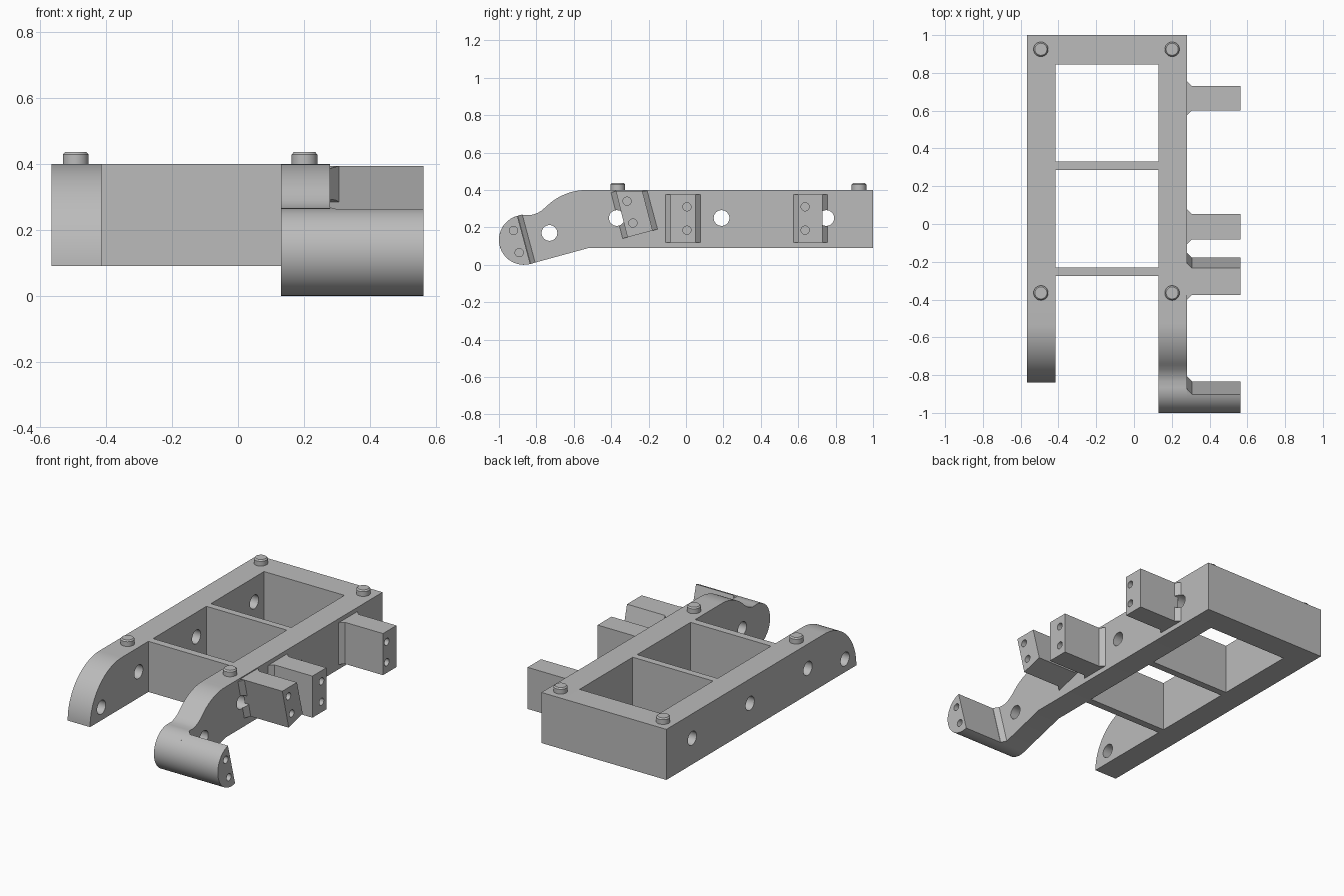
import bpy, bmesh, math
from mathutils import Vector

cube = bpy.data.objects.get("Cube")
if cube:
    bpy.data.objects.remove(cube, do_unlink=True)

grey = bpy.data.materials.new("plain grey")
grey.use_nodes = True
grey.diffuse_color = (0.5, 0.5, 0.5, 1)
grey.node_tree.nodes["Principled BSDF"].inputs["Base Color"].default_value = (0.5, 0.5, 0.5, 1)


def finish(name, bm):
    bmesh.ops.recalc_face_normals(bm, faces=bm.faces)
    mesh = bpy.data.meshes.new(name)
    bm.to_mesh(mesh)
    bm.free()
    mesh.materials.append(grey)
    obj = bpy.data.objects.new(name, mesh)
    bpy.context.collection.objects.link(obj)
    return obj


def prism(name, x0, x1, profile, end_profile=None):
    """Side profile in (y, z), carried along x and optionally tapered."""
    bm = bmesh.new()
    a = [bm.verts.new((x0, y, z)) for y, z in profile]
    b = [bm.verts.new((x1, y, z)) for y, z in end_profile or profile]
    bm.faces.new(a)
    bm.faces.new(b)
    for i in range(len(a)):
        j = (i + 1) % len(a)
        bm.faces.new((a[i], a[j], b[j], b[i]))
    return finish(name, bm)


def arc(cy, cz, r, start, end, n):
    steps = [math.radians(start + (end - start) * i / n) for i in range(n + 1)]
    return [(cy + r * math.cos(t), cz + r * math.sin(t)) for t in steps]


def box(y0, y1, z0, z1):
    return [(y0, z0), (y1, z0), (y1, z1), (y0, z1)]


def drill(obj, centres, r, x0, x1):
    for y, z in centres:
        cutter = prism("hole_cutter", x0, x1, arc(y, z, r, 0, 348.75, 31))
        cutter.hide_render = True
        mod = obj.modifiers.new("hole", "BOOLEAN")
        mod.operation = "DIFFERENCE"
        mod.solver = "EXACT"
        mod.object = cutter
        bpy.context.view_layer.objects.active = obj
        bpy.ops.object.modifier_apply(modifier=mod.name)
        bpy.data.objects.remove(cutter, do_unlink=True)


def smooth(obj):
    bpy.ops.object.select_all(action="DESELECT")
    obj.select_set(True)
    bpy.context.view_layer.objects.active = obj
    bpy.ops.object.shade_smooth_by_angle(angle=math.radians(30))


LOW, TOP = 0.09, 0.4
LEFT_IN, LEFT_OUT = 0.13, 0.28
RIGHT_IN, RIGHT_OUT = -0.415, -0.567
axle_holes = [(-0.73, 0.17), (-0.37, 0.25), (0.19, 0.25), (0.75, 0.25)]

# Rails: one with a rounded nose, one sweeping down to a round foot
nose = [(1, LOW), (1, TOP)] + arc(-0.53, LOW, 0.31, 90, 180, 24)
FY, FZ, FR = -0.867, 0.133, 0.133
sweep = ([(1, LOW), (1, TOP)] + arc(-0.53, LOW, 0.31, 90, 135, 14)
         + [(-0.772, 0.29), (-0.79, 0.279), (-0.81, 0.271), (-0.832, 0.265)]
         + arc(FY, FZ, FR, 90, 285, 36) + [(-0.52, LOW)])
right_rail = prism("right_rail", RIGHT_OUT, RIGHT_IN, nose)
left_rail = prism("left_rail", LEFT_IN, LEFT_OUT, sweep)
drill(right_rail, axle_holes, 0.042, -0.7, -0.3)
drill(left_rail, axle_holes, 0.042, 0.05, 0.35)
smooth(right_rail)
smooth(left_rail)

# Cross members
for name, y0, y1 in (("back_bar", 0.845, 1), ("rear_divider", 0.287, 0.33),
                     ("front_divider", -0.275, -0.23)):
    prism(name, RIGHT_IN, LEFT_IN, box(y0, y1, LOW, TOP))

# Locating pegs with chamfered tops
for x in (-0.493, 0.202):
    for y in (-0.365, 0.925):
        bm = bmesh.new()
        for r0, r1, z0, z1 in ((0.039, 0.039, TOP, 0.429), (0.039, 0.032, 0.429, 0.437)):
            ring = bmesh.ops.create_cone(bm, cap_ends=True, segments=32, radius1=r0,
                                         radius2=r1, depth=z1 - z0)
            bmesh.ops.translate(bm, verts=ring["verts"], vec=Vector((x, y, (z0 + z1) / 2)))
        smooth(finish("peg", bm))

# Side mounting blocks, each with a flared root and two blind screw holes
END, FLARE = 0.563, 0.306
blocks = [
    ("rear_block", box(0.6, 0.73, 0.12, 0.375), [(0.637, 0.31), (0.637, 0.185)]),
    ("middle_block", box(-0.083, 0.052, 0.12, 0.375), [(0.005, 0.31), (0.005, 0.185)]),
    ("tilted_block", [(-0.313, 0.147), (-0.178, 0.183), (-0.233, 0.394), (-0.375, 0.394)],
     [(-0.315, 0.34), (-0.284, 0.223)]),
]
for name, shape, screws in blocks:
    block = prism(name, LEFT_OUT, END, shape)
    drill(block, screws, 0.022, 0.46, 0.6)
    smooth(block)
    tilt = 0.007 if name == "tilted_block" else 0
    wide = [(y + s * 0.026, min(z + s * tilt, 0.394))
            for (y, z), s in zip(shape, (-1, 1, 1, -1))]
    flare = prism(name + "_flare", LEFT_OUT, FLARE, wide, shape)
    drill(flare, axle_holes[1:], 0.042, 0.25, 0.35)

# Half-round foot and its flared root
foot = prism("foot", LEFT_OUT, END, arc(FY, FZ, FR, 105, 285, 32))
drill(foot, [(-0.922, 0.183), (-0.892, 0.065)], 0.022, 0.46, 0.6)
smooth(foot)
edge = arc(FY, FZ, FR, 105, 285, 1)
inner = [(y - 0.03, z - 0.008) for y, z in edge]
outer = [(y + 0.026, z + 0.007) for y, z in edge]
ends = [(edge[0][0] + 0.002, edge[0][1]), (edge[1][0] + 0.002, edge[1][1])]
inner = [(FY + (y - FY) * 0.9, FZ + (z - FZ) * 0.9) for y, z in inner]
prism("foot_flare", LEFT_OUT, FLARE,
      [inner[0], inner[1], edge[1], outer[1], outer[0], edge[0]],
      [inner[0], inner[1], edge[1], ends[1], ends[0], edge[0]])
